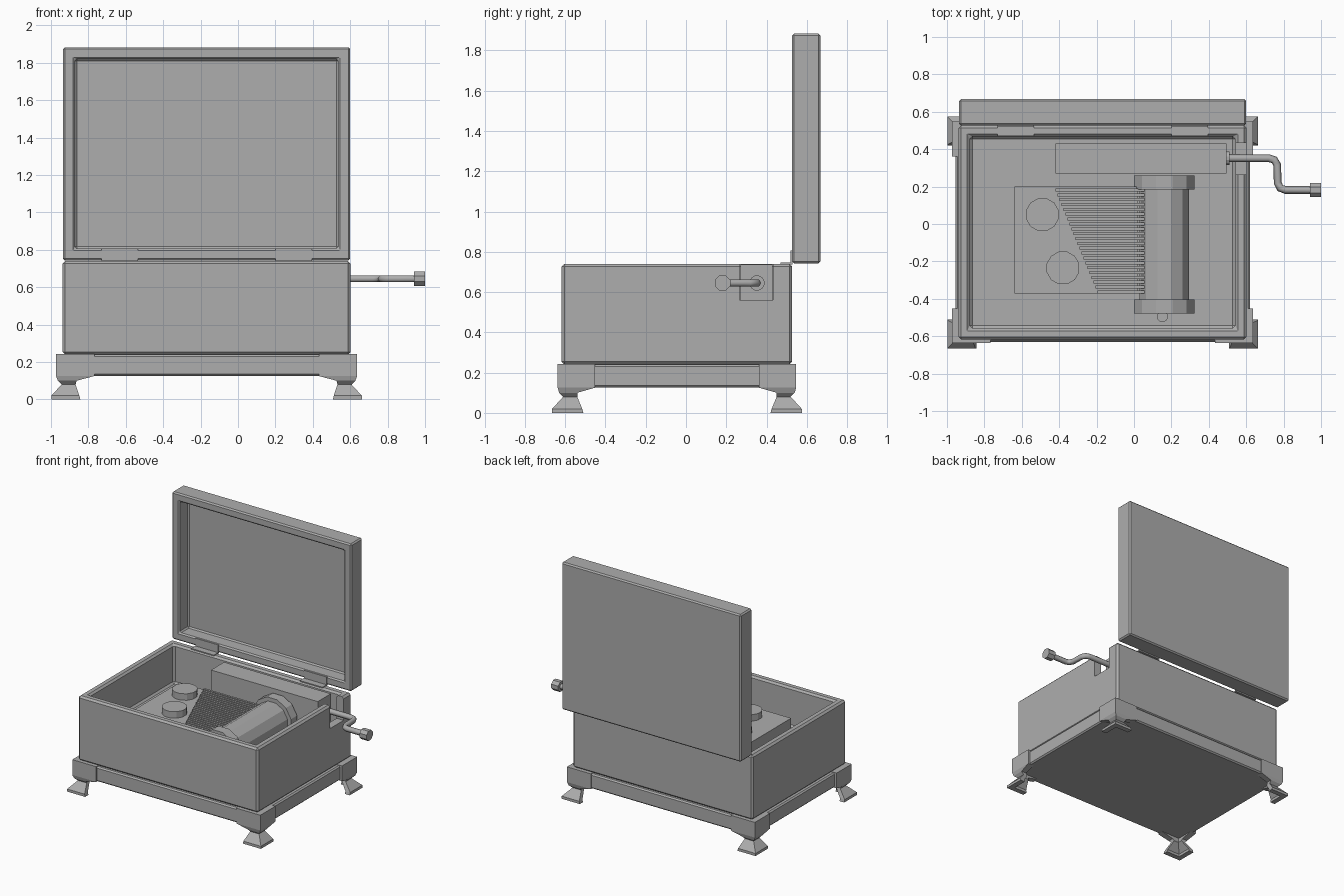
import bpy, bmesh, math
from mathutils import Matrix, Vector

if "Cube" in bpy.data.objects:
    bpy.data.objects.remove(bpy.data.objects["Cube"])

CX, CY = -0.168, -0.045
grey = bpy.data.materials.new("plain grey")
grey.diffuse_color = (0.42, 0.42, 0.42, 1)
grey.use_nodes = True
grey.node_tree.nodes["Principled BSDF"].inputs["Base Color"].default_value = grey.diffuse_color


def finish(name, bm, bevel=0):
    bmesh.ops.recalc_face_normals(bm, faces=bm.faces)
    me = bpy.data.meshes.new(name)
    bm.to_mesh(me)
    bm.free()
    me.materials.append(grey)
    ob = bpy.data.objects.new(name, me)
    bpy.context.collection.objects.link(ob)
    if bevel:
        m = ob.modifiers.new("edge", "BEVEL")
        m.width, m.segments = bevel, 1
    return ob


def add_box(bm, x0, x1, y0, y1, z0, z1):
    mat = Matrix.Translation(((x0 + x1) / 2, (y0 + y1) / 2, (z0 + z1) / 2))
    mat = mat @ Matrix.Diagonal((x1 - x0, y1 - y0, z1 - z0, 1))
    bmesh.ops.create_cube(bm, size=1, matrix=mat)


def box(name, *dims, bevel=0):
    bm = bmesh.new()
    add_box(bm, *dims)
    return finish(name, bm, bevel)


def tray(name, sx, sy, h, wall, depth, bevel):
    """Open box: inset the top face and push it down."""
    bm = bmesh.new()
    add_box(bm, -sx / 2, sx / 2, -sy / 2, sy / 2, 0, h)
    top = max(bm.faces, key=lambda f: f.calc_center_median().z)
    bmesh.ops.inset_individual(bm, faces=[top], thickness=wall)
    ext = bmesh.ops.extrude_discrete_faces(bm, faces=[top])["faces"]
    bmesh.ops.translate(bm, verts=ext[0].verts, vec=(0, 0, -depth))
    return finish(name, bm, bevel)


def cylinder(name, centre, r, length, axis, sides=12):
    rot = {"x": Matrix.Rotation(math.pi / 2, 4, "Y"),
           "y": Matrix.Rotation(math.pi / 2, 4, "X"),
           "z": Matrix()}[axis]
    bm = bmesh.new()
    bmesh.ops.create_cone(bm, cap_ends=True, segments=sides, radius1=r, radius2=r, depth=length,
                          matrix=Matrix.Translation(centre) @ rot
                          @ Matrix.Rotation(math.pi / sides, 4, "Z"))
    return finish(name, bm)


# Case body, with a notch in the right wall for the crank
body = tray("case_body", 1.54, 1.145, 0.5, 0.085, 0.3, 0.014)
body.location = (CX, CY, 0.24)
notch = box("notch_cutter", 0.48, 0.7, 0.265, 0.432, 0.56, 0.9)
notch.hide_render = True
notch.hide_viewport = True
cut = body.modifiers.new("notch", "BOOLEAN")
cut.operation, cut.object, cut.solver = "DIFFERENCE", notch, "EXACT"

# Plinth below the body
box("plinth", CX - 0.787, CX + 0.787, CY - 0.585, CY + 0.585, 0.125, 0.24, bevel=0.01)

# Open lid, standing upright behind the case
lid = tray("lid", 1.535, 1.14, 0.14, 0.09, 0.11, 0.01)
lid.rotation_euler = (math.pi / 2, 0, 0)
lid.location = (CX, 0.667, 1.313)
lid.scale = (1, 1, 1)

# Hinges: one leaf on the rim, one on the lid
for i, x in enumerate((-0.73, 0.2)):
    bm = bmesh.new()
    add_box(bm, x, x + 0.195, 0.47, 0.53, 0.738, 0.746)
    add_box(bm, x, x + 0.195, 0.52, 0.53, 0.738, 0.806)
    finish(f"hinge_{i + 1}", bm)

# Corner brackets flowing into flared feet: z, half x, half y, x length, y length, thickness
LEVELS = [(0.243, 0.805, 0.592, 0.205, 0.185, 0.05),
          (0.125, 0.805, 0.592, 0.205, 0.185, 0.05),
          (0.10, 0.795, 0.585, 0.10, 0.09, 0.045),
          (0.08, 0.775, 0.565, 0.075, 0.07, 0.035),
          (0.02, 0.83, 0.62, 0.15, 0.15, 0.04),
          (0.0, 0.83, 0.62, 0.155, 0.155, 0.04)]
for sx, side in ((-1, "left"), (1, "right")):
    for sy, end in ((-1, "front"), (1, "back")):
        bm = bmesh.new()
        rings = []
        for z, hx, hy, lx, ly, t in LEVELS:
            pts = [(0, 0), (lx, 0), (lx, t), (t, t), (t, ly), (0, ly)]
            rings.append([bm.verts.new((CX + sx * (hx - u), CY + sy * (hy - v), z)) for u, v in pts])
        for a, b in zip(rings, rings[1:]):
            for k in range(6):
                n = (k + 1) % 6
                bm.faces.new((a[k], a[n], b[n], b[k]))
        bm.faces.new(rings[0])
        bm.faces.new(rings[-1])
        finish(f"{end}_{side}_foot", bm)

# Bed plate with two round screws
box("bed_plate", -0.64, 0.02, -0.372, 0.2, 0.44, 0.61)
cylinder("screw_back", (-0.49, 0.05, 0.635), 0.09, 0.05, "z")
cylinder("screw_front", (-0.38, -0.235, 0.635), 0.09, 0.05, "z")

# Comb teeth, shortening towards the front
bm = bmesh.new()
COUNT = 22
for i in range(COUNT):
    f = i / (COUNT - 1)
    y = 0.182 - 0.545 * f
    add_box(bm, -0.42 + 0.225 * f, 0.055, y - 0.008, y + 0.008, 0.60, 0.628)
finish("comb_teeth", bm)

# Pinned drum with end caps and front spindle
cylinder("drum", (0.162, -0.11, 0.545), 0.137, 0.62, "y")
cylinder("drum_cap_back", (0.162, 0.222, 0.545), 0.168, 0.075, "y")
cylinder("drum_cap_front", (0.162, -0.442, 0.545), 0.168, 0.075, "y")
cylinder("drum_spindle", (0.152, -0.495, 0.66), 0.03, 0.04, "z")

# Gear housing behind the drum, and crank collar
box("gear_housing", -0.42, 0.494, 0.27, 0.43, 0.44, 0.738)
cylinder("crank_collar", (0.5, 0.352, 0.645), 0.038, 0.02, "x")

# Bent crank arm and its knob
cu = bpy.data.curves.new("crank_arm", "CURVE")
cu.dimensions = "3D"
cu.bevel_depth, cu.bevel_resolution, cu.use_fill_caps = 0.021, 1, True
path = [(0.48, 0.352), (0.72, 0.352), (0.75, 0.343), (0.766, 0.315),
        (0.768, 0.22), (0.782, 0.192), (0.81, 0.182), (0.95, 0.182)]
sp = cu.splines.new("POLY")
sp.points.add(len(path) - 1)
for p, (x, y) in zip(sp.points, path):
    p.co = (x, y, 0.645, 1)
cu.materials.append(grey)
arm = bpy.data.objects.new("crank_arm", cu)
bpy.context.collection.objects.link(arm)
bpy.context.view_layer.objects.active = arm
arm.select_set(True)
bpy.ops.object.convert(target="MESH")
cylinder("crank_knob", (0.97, 0.182, 0.645), 0.041, 0.06, "x", sides=8)
